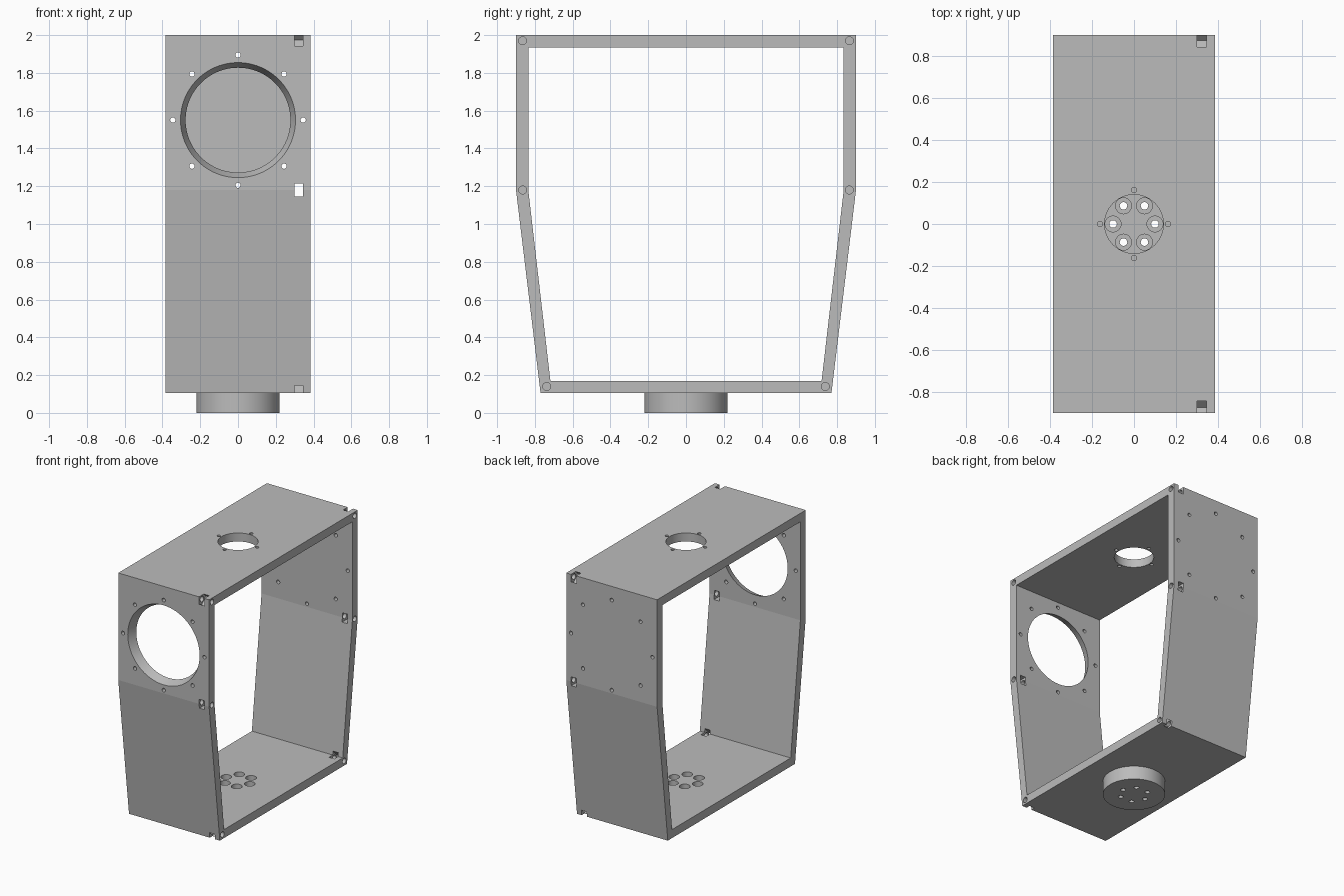
import bpy, bmesh
from math import sin, cos, pi
from mathutils import Matrix, Vector

cube = bpy.data.objects.get("Cube")
if cube:
    bpy.data.objects.remove(cube, do_unlink=True)

grey = bpy.data.materials.new("plain_grey")
grey.use_nodes = True
COLOUR = (0.5, 0.5, 0.5, 1)
grey.diffuse_color = COLOUR
grey.node_tree.nodes["Principled BSDF"].inputs["Base Color"].default_value = COLOUR

HALF_W = 0.385


def make_object(name, bm):
    bmesh.ops.recalc_face_normals(bm, faces=bm.faces)
    mesh = bpy.data.meshes.new(name)
    bm.to_mesh(mesh)
    bm.free()
    mesh.materials.append(grey)
    ob = bpy.data.objects.new(name, mesh)
    bpy.context.collection.objects.link(ob)
    return ob


def cylinder(bm, start, end, r1, r2=None, sides=24):
    start, end = Vector(start), Vector(end)
    axis = end - start
    turn = axis.to_track_quat('Z', 'Y').to_matrix().to_4x4()
    bmesh.ops.create_cone(bm, cap_ends=True, segments=sides, radius1=r1,
                          radius2=r1 if r2 is None else r2, depth=axis.length,
                          matrix=Matrix.Translation((start + end) / 2) @ turn)


def box(bm, centre, size, tilt=0):
    bmesh.ops.create_cube(bm, size=1, matrix=Matrix.Translation(centre)
                          @ Matrix.Rotation(tilt, 4, 'X') @ Matrix.Diagonal((*size, 1)))


def ring(count, radius):
    return [(radius * cos(2 * pi * i / count), radius * sin(2 * pi * i / count))
            for i in range(count)]


# Housing frame: band between outer and inner profiles, given as half outlines
def mirrored(half):
    return half + [(-y, z) for y, z in reversed(half)]


outer = mirrored([(0.9, 2.0), (0.9, 1.18), (0.77, 0.105)])
inner = mirrored([(0.835, 1.935), (0.835, 1.18), (0.718, 0.17)])
bm = bmesh.new()
loops = [[bm.verts.new((x, y, z)) for y, z in outline]
         for x in (-HALF_W, HALF_W) for outline in (outer, inner)]
out_l, in_l, out_r, in_r = loops
for a, b in ((out_l, in_l), (out_r, in_r), (out_l, out_r), (in_l, in_r)):
    for i in range(len(a)):
        j = (i + 1) % len(a)
        bm.faces.new((a[i], a[j], b[j], b[i]))
frame = make_object("housing_frame", bm)

# Round mounting boss under the floor
bm = bmesh.new()
cylinder(bm, (0, 0, 0), (0, 0, 0.105), 0.22, sides=96)
boss = make_object("mounting_boss", bm)

# Cutter one: openings, screw holes and counterbores
bm = bmesh.new()
cylinder(bm, (0, -0.901, 1.55), (0, -0.834, 1.55), 0.305, 0.277, 96)
cylinder(bm, (0, 0, 1.9), (0, 0, 2.1), 0.14, sides=64)
for x, z in ring(8, 0.345):
    cylinder(bm, (x, -1, 1.55 + z), (x, 1, 1.55 + z), 0.014)
for x, y in ring(4, 0.162):
    cylinder(bm, (x, y, 1.9), (x, y, 2.1), 0.013)
for x, y in ring(6, 0.1):
    cylinder(bm, (x, y, 0.05), (x, y, 0.2), 0.038)
for side in (-1, 1):
    for y, z in ((0.865, 1.97), (0.865, 1.18), (0.738, 0.14)):
        cylinder(bm, (0.25, side * y, z), (0.42, side * y, z), 0.021)
round_cutter = make_object("round_cutter", bm)

# Cutter two: nut slots at the corners and bends, bolt holes in the boss
bm = bmesh.new()
for side in (-1, 1):
    box(bm, (0.3225, side * 0.9, 2.0), (0.045, 0.08, 0.15), -side * pi / 4)
    box(bm, (0.3225, side * 0.865, 1.18), (0.045, 0.2, 0.07))
    box(bm, (0.3225, side * 0.744, 0.1375), (0.045, 0.055, 0.2), side * pi / 4)
for x, y in ring(6, 0.1):
    cylinder(bm, (x, y, -0.1), (x, y, 0.1), 0.018)
slot_cutter = make_object("slot_cutter", bm)

# Cut both parts and shade them
for ob in (frame, boss):
    bpy.ops.object.select_all(action='DESELECT')
    ob.select_set(True)
    bpy.context.view_layer.objects.active = ob
    for cutter in (round_cutter, slot_cutter):
        mod = ob.modifiers.new("cut", 'BOOLEAN')
        mod.operation = 'DIFFERENCE'
        mod.solver = 'EXACT'
        mod.object = cutter
        bpy.ops.object.modifier_apply(modifier=mod.name)
    bpy.ops.object.shade_smooth_by_angle(angle=pi / 9)
    # Keep the bend in the walls crisp
    mesh = ob.data
    if ob == frame:
        for edge in mesh.edges:
            ends = [mesh.vertices[v].co for v in edge.vertices]
            if all(abs(p.z - 1.18) < 0.001 for p in ends):
                edge.use_edge_sharp = True

for cutter in (round_cutter, slot_cutter):
    bpy.data.objects.remove(cutter, do_unlink=True)
